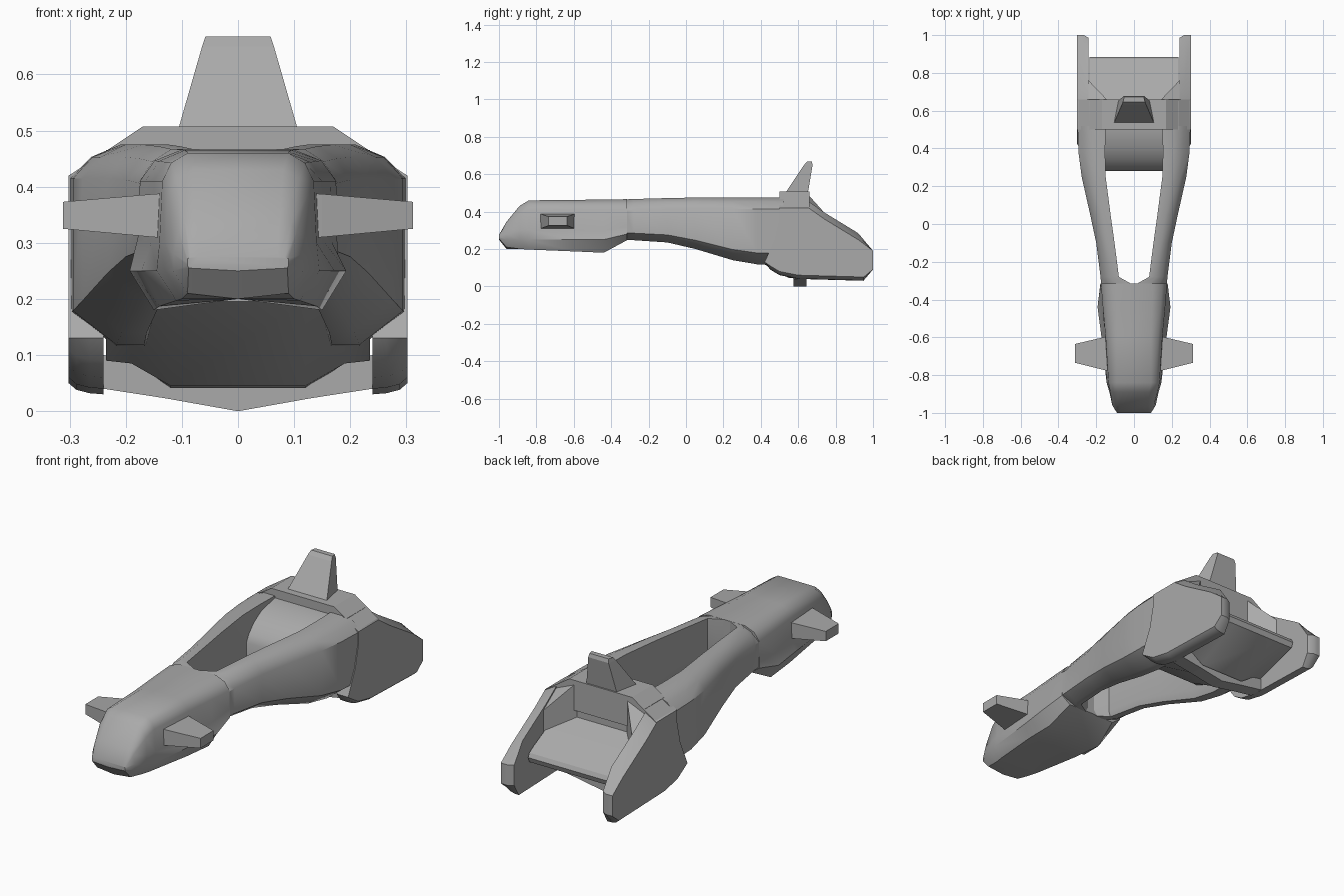
import bpy, bmesh, math

if "Cube" in bpy.data.objects:
    bpy.data.objects.remove(bpy.data.objects["Cube"], do_unlink=True)

# Single hull paint
paint = bpy.data.materials.new("hull_grey")
paint.use_nodes = True
GREY = (0.4, 0.4, 0.4, 1)
paint.diffuse_color = GREY
paint.node_tree.nodes["Principled BSDF"].inputs["Base Color"].default_value = GREY


def loft(name, loops, mirror=False, smooth=0):
    """Skin a list of equal-length point loops and cap both ends."""
    bm = bmesh.new()
    rings = [[bm.verts.new(p) for p in loop] for loop in loops]
    n = len(rings[0])
    for a, b in zip(rings, rings[1:]):
        for i in range(n):
            j = (i + 1) % n
            bm.faces.new((a[i], a[j], b[j], b[i]))
    bm.faces.new(rings[0])
    bm.faces.new(rings[-1])
    bmesh.ops.recalc_face_normals(bm, faces=bm.faces)
    mesh = bpy.data.meshes.new(name)
    bm.to_mesh(mesh)
    bm.free()
    mesh.materials.append(paint)
    ob = bpy.data.objects.new(name, mesh)
    bpy.context.collection.objects.link(ob)
    if mirror:
        ob.modifiers.new("mirror", "MIRROR")
    if smooth:
        bpy.ops.object.select_all(action="DESELECT")
        bpy.context.view_layer.objects.active = ob
        ob.select_set(True)
        bpy.ops.object.shade_smooth_by_angle(angle=math.radians(smooth))
    return ob


def prism_y(name, half_section, y0, y1):
    """Extrude a mirrored (x, z) half section along the length."""
    full = half_section + [(-x, z) for x, z in reversed(half_section)]
    return loft(name, [[(x, y, z) for x, z in full] for y in (y0, y1)])


# Nose: top edge, shoulder, side, jaw, belly, then keel height
def nose_ring(y, half, keel):
    (x0, z0), (x1, z1) = half[:2]
    rounded = (.35 * x0 + .65 * x1, .65 * z0 + .35 * z1)
    half = [half[0], rounded] + half[1:]
    return ([(x, y, z) for x, z in half] + [(0, y, keel)]
            + [(-x, y, z) for x, z in reversed(half)])


loft("nose", [
    nose_ring(-1.0, [(.07, .275), (.09, .272), (.09, .265), (.09, .26), (.088, .255)], .25),
    nose_ring(-.96, [(.075, .345), (.105, .32), (.115, .28), (.115, .25), (.09, .21)], .2),
    nose_ring(-.89, [(.08, .43), (.125, .385), (.13, .3), (.13, .25), (.1, .2)], .2),
    nose_ring(-.84, [(.09, .46), (.135, .41), (.14, .3), (.145, .25), (.11, .197)], .2),
    nose_ring(-.60, [(.09, .462), (.15, .41), (.155, .3), (.172, .25), (.14, .187)], .2),
    nose_ring(-.44, [(.095, .465), (.165, .41), (.168, .3), (.193, .25), (.15, .18)], .2),
    nose_ring(-.315, [(.1, .466), (.175, .41), (.176, .32), (.178, .28), (.13, .247)], .25),
], smooth=35)


# Side arms running from the nose back to the rear hull
def arm_ring(y, inner, outer, top, bottom):
    w, h = outer - inner, top - bottom
    return [(inner, y, top), (inner + .4 * w, y, top), (inner + .75 * w, y, top - .022),
            (outer, y, top - .06), (outer, y, bottom + .17 * h),
            (inner + .45 * w, y, bottom), (inner + .1 * w, y, bottom),
            (inner, y, bottom + .12 * h)]


loft("side_arm", [arm_ring(*s) for s in [
    (-.325, 0, .174, .465, .247), (-.28, .08, .177, .467, .247),
    (-.1, .103, .2, .472, .235), (.05, .124, .232, .475, .2),
    (.25, .15, .277, .475, .14), (.38, .153, .294, .475, .118),
    (.52, .15, .299, .475, .115)]], mirror=True, smooth=40)


# Rear core: rounded front block, sloped engine deck and underside
def core_ring(x, floor):
    profile = [(.28, .33), (.30, .365), (.34, .405), (.4, .44), (.5, .465), (.65, .465),
               (.65, .325), (.84, .232), (.875, .21), (.885, .19), (.875, .165),
               (.62, .04), (.55, .045), (.28, .195)]
    return [(x, y, max(z, floor)) for y, z in profile]


loft("engine_core", [core_ring(-.235, .09), core_ring(-.19, .085), core_ring(-.12, .04),
                     core_ring(.12, .04), core_ring(.19, .085), core_ring(.235, .09)],
     smooth=30)

# Roof over the rear hull with sloping shoulders
prism_y("rear_roof", [(.17, .507), (.301, .42), (.301, .36), (.15, .36)], .5, .66)

# Rear pods: an outer profile lifted and dropped towards the inner wall
outer = [(.42, .13), (.475, .25), (.5, .36), (.5, .42), (.655, .42), (.74, .36), (.92, .25),
         (1, .19), (1, .09), (.95, .05), (.6, .06), (.5, .08), (.45, .11)]


def pod_ring(x, lift, drop, trim=0):
    return [(x, min(y, 1 - trim), z + lift if i in range(3, 7) else z - drop if i > 8 else z)
            for i, (y, z) in enumerate(outer)]


loft("rear_pod", [pod_ring(.24, .035, .02, .015), pod_ring(.265, .022, .018),
                  pod_ring(.288, .008, .012), pod_ring(.302, 0, 0)], mirror=True, smooth=35)

# Tall corner gussets between pods and engine deck
loft("deck_gusset", [[(.13, .645, .28), (.25, .645, .28), (.25, .77, .25)],
                     [(.13, .645, .5), (.25, .645, .45), (.25, .77, .36)]], mirror=True)

# Shallow keel under the rear hull
prism_y("keel", [(.001, 0), (.13, .023), (.24, .04), (.24, .1), (.19, .09), (.12, .042),
                 (.001, .042)], .575, .645)


# Tapered tail fin
def fin_ring(z, front, back, wide, narrow):
    return [(-wide, front, z), (wide, front, z), (narrow, back, z), (-narrow, back, z)]


loft("tail_fin", [fin_ring(.49, .525, .65, .11, .085), fin_ring(.65, .632, .677, .064, .055),
                  fin_ring(.668, .647, .672, .058, .052)])


# Small canards on the nose
def canard_ring(x, y0, y1, z0, z1):
    return [(x, y0, z0), (x, y1, z0), (x, y1, z1), (x, y0, z1)]


loft("canard", [canard_ring(.1, -.785, -.59, .307, .39), canard_ring(.15, -.775, -.597, .31, .387),
                canard_ring(.312, -.735, -.635, .325, .373)], mirror=True)
